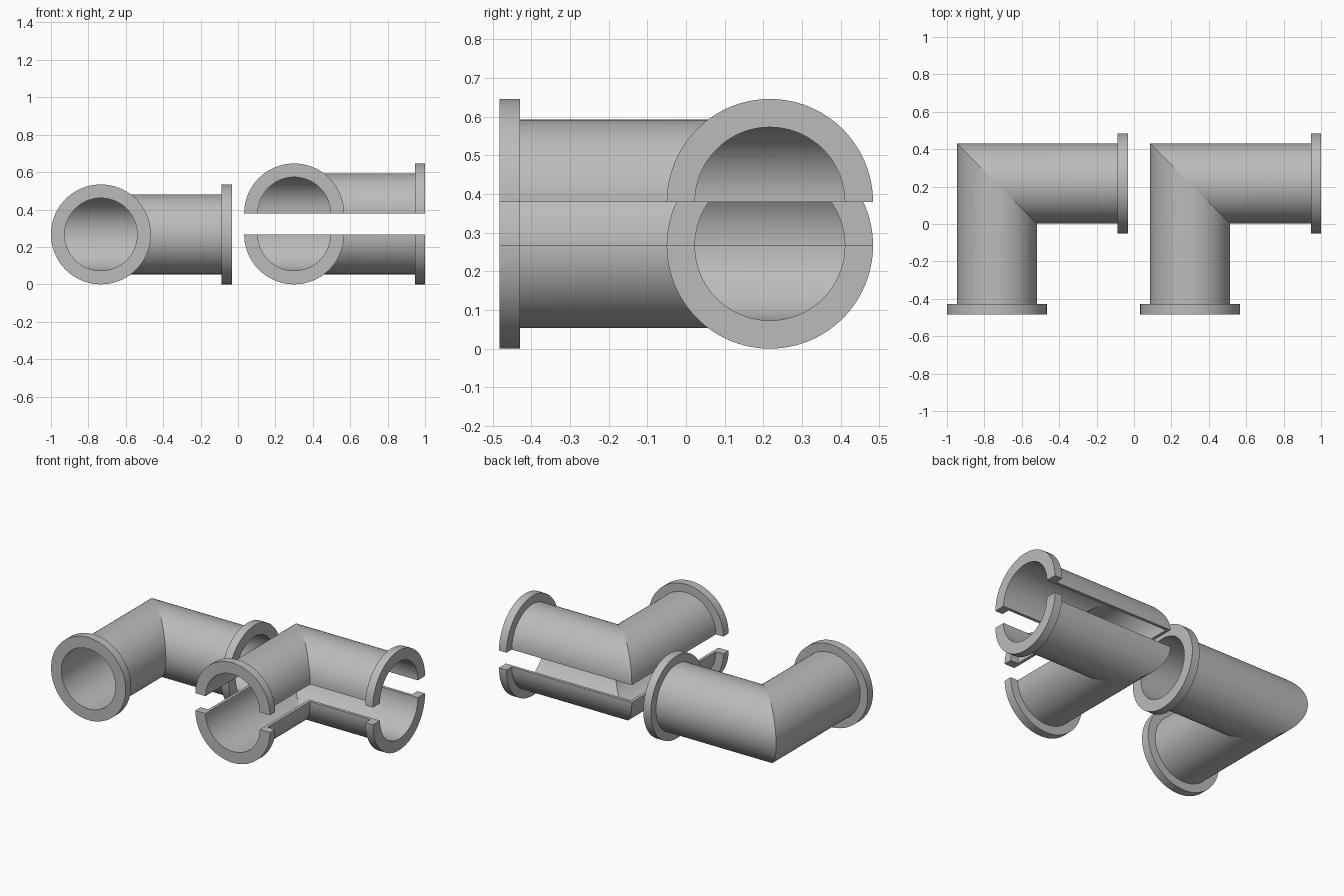
import bpy, bmesh
from math import pi, cos, sin

cube = bpy.data.objects.get("Cube")
if cube:
    bpy.data.objects.remove(cube, do_unlink=True)

BORE, PIPE, FLANGE = 0.194, 0.2135, 0.267   # radii
LEG, RIM = 0.70, 0.054                      # leg length, flange thickness

grey = bpy.data.materials.new("plain_grey")
grey.use_nodes = True
grey.diffuse_color = (0.5, 0.5, 0.5, 1)
grey.node_tree.nodes["Principled BSDF"].inputs["Base Color"].default_value = (0.5, 0.5, 0.5, 1)

# Wall section of one leg, from the bore out to the pipe: (radius, distance from corner)
SECTION = [(BORE, LEG), (FLANGE, LEG), (FLANGE, LEG - RIM), (PIPE, LEG - RIM)]


def wall_loop(angle):
    """Closed section through both legs and the two mitre points at one angle."""
    def mitre(r):
        return (r * cos(angle), -r * cos(angle), r * sin(angle))
    front = [(r * cos(angle), -d, r * sin(angle)) for r, d in SECTION]
    side = [(d, -r * cos(angle), r * sin(angle)) for r, d in reversed(SECTION)]
    return [mitre(BORE)] + front + [mitre(PIPE)] + side


def elbow(name, location, start, sweep, segments):
    """Mitred flanged elbow swept round its axis; partial sweeps get flat cut faces."""
    closed = sweep > 1.9 * pi
    count = segments if closed else segments + 1
    bm = bmesh.new()
    loops = [[bm.verts.new(p) for p in wall_loop(start + sweep * i / segments)]
             for i in range(count)]
    n = len(loops[0])
    for i in range(segments):
        a, b = loops[i], loops[(i + 1) % count]
        for j in range(n):
            k = (j + 1) % n
            bm.faces.new((a[j], a[k], b[k], b[j])).smooth = True
            # Crisp edges at the mitre and the flange rims
            bm.edges.get((a[j], b[j])).smooth = False
    if not closed:
        for loop in (loops[0], loops[-1]):
            cap = bm.faces.new(loop)
            for edge in cap.edges:
                edge.smooth = False
    bmesh.ops.recalc_face_normals(bm, faces=bm.faces)
    mesh = bpy.data.meshes.new(name)
    bm.to_mesh(mesh)
    bm.free()
    mesh.materials.append(grey)
    obj = bpy.data.objects.new(name, mesh)
    obj.location = location
    bpy.context.collection.objects.link(obj)
    return obj


# Whole elbow, and the split elbow with its upper half lifted clear
elbow("whole_elbow", (-0.733, 0.217, FLANGE), 0, 2 * pi, 96)
elbow("split_elbow_lower_half", (0.30, 0.217, FLANGE), pi, pi, 48)
elbow("split_elbow_upper_half", (0.30, 0.217, 0.379), 0, pi, 48)
